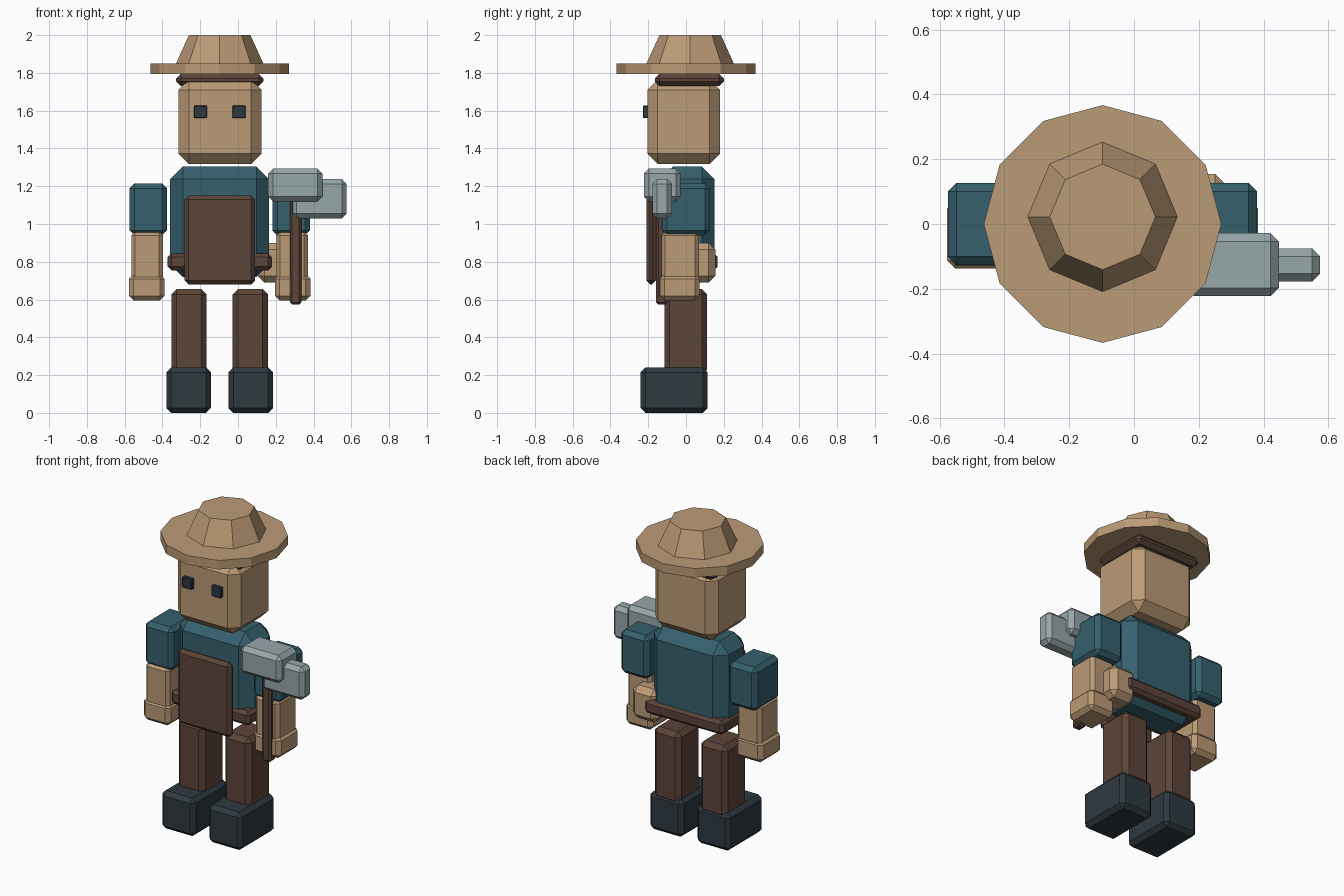
import bpy
import bmesh
from mathutils import Matrix, Vector

if "Cube" in bpy.data.objects:
    bpy.data.objects.remove(bpy.data.objects["Cube"])

AXIS = -0.097  # the body's centre line in x


def material(name, rgb):
    m = bpy.data.materials.new(name)
    m.diffuse_color = (*rgb, 1.0)
    m.use_nodes = True
    m.node_tree.nodes["Principled BSDF"].inputs["Base Color"].default_value = m.diffuse_color
    return m


TAN = material("tan", (0.50, 0.325, 0.18))
TEAL = material("teal", (0.035, 0.118, 0.155))
BROWN = material("brown", (0.107, 0.058, 0.041))
SLATE = material("dark slate", (0.026, 0.041, 0.051))
STEEL = material("pale steel", (0.31, 0.385, 0.40))


def finish(name, bm, mat):
    mesh = bpy.data.meshes.new(name)
    bm.to_mesh(mesh)
    bm.free()
    mesh.materials.append(mat)
    ob = bpy.data.objects.new(name, mesh)
    bpy.context.collection.objects.link(ob)
    return ob


def block(name, x, y, z, mat, bevel=0.025):
    """Chamfered box given by its extents on each axis."""
    bm = bmesh.new()
    size = Vector((x[1] - x[0], y[1] - y[0], z[1] - z[0]))
    mid = Vector((sum(x) / 2, sum(y) / 2, sum(z) / 2))
    bmesh.ops.create_cube(bm, size=1)
    for v in bm.verts:
        v.co = mid + v.co * size
    ob = finish(name, bm, mat)
    if bevel:
        mod = ob.modifiers.new("chamfer", "BEVEL")
        mod.width = bevel
        mod.segments = 1
    return ob


def pair(name, x, y, z, mat, bevel=0.025):
    """The same block on both sides of the body's centre line."""
    block("left_" + name, x, y, z, mat, bevel)
    block("right_" + name, (2 * AXIS - x[1], 2 * AXIS - x[0]), y, z, mat, bevel)


def drum(name, centre, z, r_low, r_high, sides, mat):
    """Flat-sided cylinder or cone with a corner on each axis."""
    bm = bmesh.new()
    bmesh.ops.create_cone(
        bm, cap_ends=True, segments=sides, radius1=r_low, radius2=r_high,
        depth=z[1] - z[0],
        matrix=Matrix.Translation((*centre, sum(z) / 2)))
    return finish(name, bm, mat)


# Legs and boots
pair("boot", (-0.05, 0.185), (-0.24, 0.115), (0, 0.24), SLATE)
pair("leg", (-0.028, 0.159), (-0.115, 0.112), (0.2, 0.655), BROWN, 0.028)

# Torso, belt and apron
block("torso", (-0.36, 0.165), (-0.135, 0.152), (0.72, 1.305), TEAL, 0.068)
block("belt", (-0.372, 0.18), (-0.15, 0.168), (0.755, 0.845), BROWN, 0.02)
block("apron", (-0.282, 0.09), (-0.21, -0.16), (0.68, 1.15), BROWN, 0.02)

# Arms
pair("sleeve", (0.182, 0.38), (-0.127, 0.127), (0.94, 1.215), TEAL, 0.026)
pair("forearm", (0.203, 0.37), (-0.13, 0.068), (0.70, 0.96), TAN, 0.02)
pair("hand", (0.195, 0.383), (-0.138, 0.072), (0.595, 0.735), TAN, 0.025)

# Pouch at the hip
block("pouch", (0.105, 0.285), (-0.02, 0.155), (0.69, 0.9), TAN, 0.035)

# Hammer
block("hammer_handle", (0.275, 0.335), (-0.158, -0.098), (0.573, 1.18), BROWN, 0.012)
block("hammer_head", (0.16, 0.447), (-0.223, -0.028), (1.12, 1.293), STEEL, 0.026)
block("hammer_claw", (0.285, 0.575), (-0.178, -0.075), (1.03, 1.238), STEEL, 0.025)

# Head and eyes
block("head", (-0.315, 0.125), (-0.205, 0.18), (1.318, 1.765), TAN, 0.055)
pair("eye", (-0.03, 0.04), (-0.228, -0.195), (1.56, 1.627), SLATE, 0.004)

# Hat
block("hat_band", (-0.327, 0.135), (-0.165, 0.2), (1.73, 1.795), BROWN, 0.025)
drum("hat_brim", (AXIS, 0), (1.793, 1.85), 0.367, 0.367, 12, TAN)
drum("hat_crown", (AXIS, 0.022), (1.85, 2.0), 0.231, 0.163, 8, TAN)
